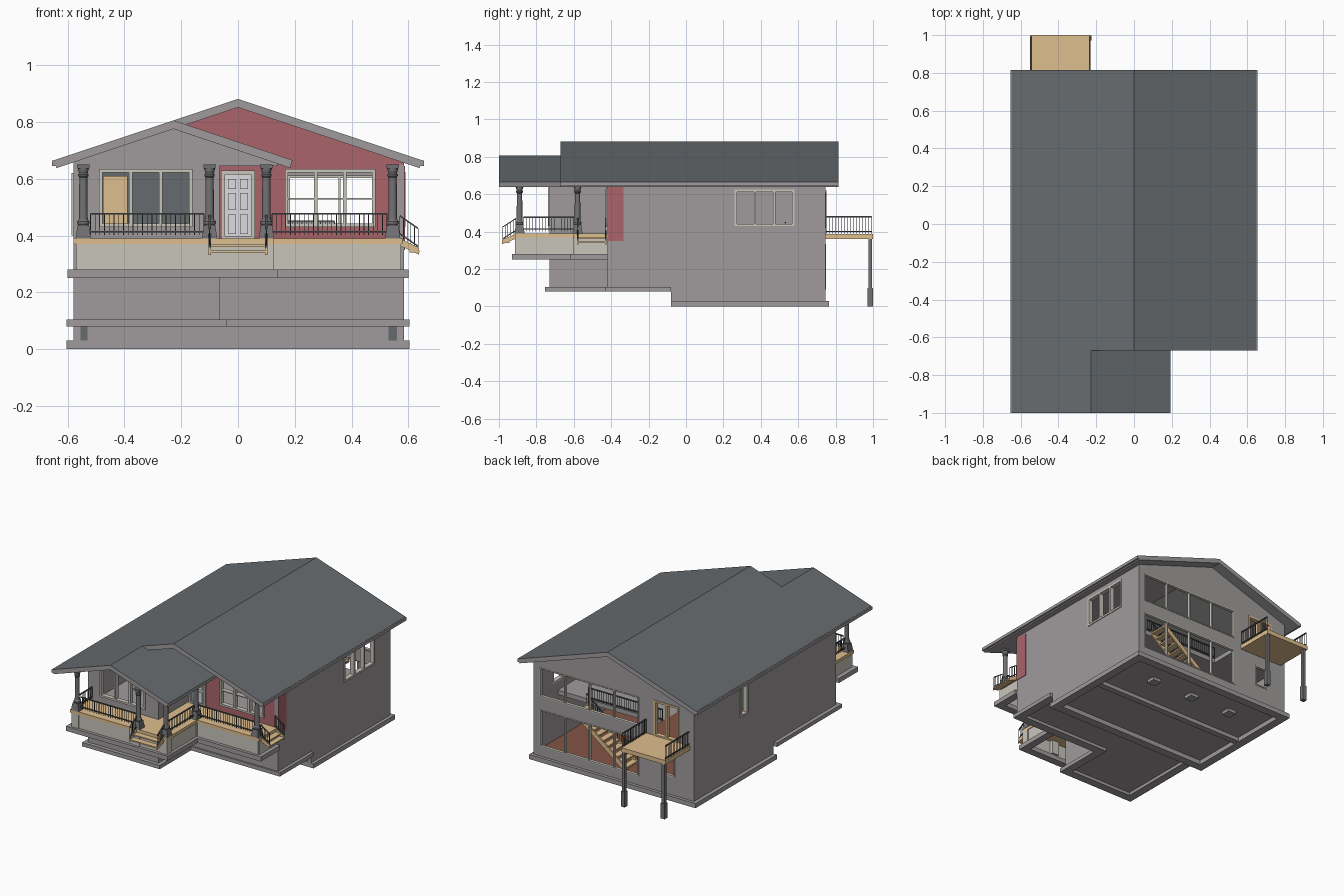
import bpy, bmesh, math
from mathutils import Vector as V

if "Cube" in bpy.data.objects:
    bpy.data.objects.remove(bpy.data.objects["Cube"])


def mat(name, r, g, b):
    m = bpy.data.materials.new(name)
    m.diffuse_color = (r, g, b, 1)
    m.use_nodes = True
    m.node_tree.nodes["Principled BSDF"].inputs["Base Color"].default_value = m.diffuse_color
    return m


GRAY = mat("wall_gray", .35, .33, .335)
SLATE = mat("roof_slate", .135, .147, .155)
RED = mat("red_siding", .40, .13, .148)
TAN = mat("deck_wood", .74, .52, .27)
CREAM = mat("cream_trim", .58, .56, .50)
DARK = mat("column_gray", .17, .17, .177)
RAIL = mat("rail_dark", .085, .09, .095)
BROWN = mat("brown_floor", .23, .09, .06)
DOOR = mat("door_white", .72, .72, .75)


def finish(name, bm, mats, rule=None):
    bmesh.ops.recalc_face_normals(bm, faces=bm.faces)
    bm.normal_update()
    if rule:
        for f in bm.faces:
            f.material_index = rule(f)
    me = bpy.data.meshes.new(name)
    bm.to_mesh(me)
    bm.free()
    for m in mats:
        me.materials.append(m)
    ob = bpy.data.objects.new(name, me)
    bpy.context.collection.objects.link(ob)
    return ob


def hexa(bm, a, b):
    """Join two quads into a closed block."""
    a = [bm.verts.new(p) for p in a]
    b = [bm.verts.new(p) for p in b]
    bm.faces.new(a)
    bm.faces.new(b)
    for i in range(4):
        j = (i + 1) % 4
        bm.faces.new((a[i], a[j], b[j], b[i]))


def add_box(bm, x0, x1, y0, y1, z0, z1):
    ring = ((x0, y0), (x1, y0), (x1, y1), (x0, y1))
    hexa(bm, [(x, y, z0) for x, y in ring], [(x, y, z1) for x, y in ring])


def boxes(name, items, m, top=None):
    bm = bmesh.new()
    for it in items:
        add_box(bm, *it)
    if top:
        return finish(name, bm, [m, top], lambda f: int(f.normal.z > .5))
    return finish(name, bm, [m])


def add_beam(bm, p, q, w, h):
    p, q = V(p), V(q)
    d = q - p
    s = V((-d.y, d.x, 0)).normalized() * w / 2
    u = V((0, 0, h / 2))
    corners = ((1, 1), (1, -1), (-1, -1), (-1, 1))
    hexa(bm, [p + k * s + j * u for k, j in corners], [q + k * s + j * u for k, j in corners])


def prism(name, pts, y0, y1, mats, rule=None):
    bm = bmesh.new()
    f = bm.faces.new([bm.verts.new((x, y0, z)) for x, z in pts])
    r = bmesh.ops.extrude_face_region(bm, geom=[f], use_keep_orig=True)
    for v in r["geom"]:
        if isinstance(v, bmesh.types.BMVert):
            v.co.y = y1
    return finish(name, bm, mats, rule)


def wall(name, axis, pos, t, u0, u1, z0, z1, holes, m):
    """Sheet with rectangular openings, thickened by t toward the inside."""
    us = sorted({u0, u1} | {h[0] for h in holes} | {h[1] for h in holes})
    zs = sorted({z0, z1} | {h[2] for h in holes} | {h[3] for h in holes})
    bm, vs = bmesh.new(), {}

    def vert(u, z):
        if (u, z) not in vs:
            vs[u, z] = bm.verts.new((pos, u, z) if axis == 'x' else (u, pos, z))
        return vs[u, z]
    for a, b in zip(us, us[1:]):
        for c, d in zip(zs, zs[1:]):
            if not any(h[0] <= a and b <= h[1] and h[2] <= c and d <= h[3] for h in holes):
                bm.faces.new((vert(a, c), vert(b, c), vert(b, d), vert(a, d)))
    off = V((t, 0, 0)) if axis == 'x' else V((0, t, 0))
    r = bmesh.ops.extrude_face_region(bm, geom=bm.faces[:], use_keep_orig=True)
    for v in r["geom"]:
        if isinstance(v, bmesh.types.BMVert):
            v.co += off
    return finish(name, bm, [m, GRAY])if m is GRAY else finish(
        name, bm, [m, GRAY], lambda f: int(f.normal.dot(off.normalized()) > .9))


def window(name, axis, pos, t, u0, u1, z0, z1, n, bar=None, w=.012, m=CREAM):
    """Outer frame, upright mullions and an optional cross bar."""
    parts = [(u0, u1, z0, z0 + w), (u0, u1, z1 - w, z1)]
    for i in range(n + 1):
        c = u0 + w / 2 + (u1 - u0 - w) * i / n
        parts.append((c - w / 2, c + w / 2, z0, z1))
    if bar:
        parts.append((u0, u1, bar - .003, bar + .003))
    a, b = sorted((pos, pos + t))
    boxes(name, [(a, b, p[0], p[1], p[2], p[3]) if axis == 'x' else
                 (p[0], p[1], a, b, p[2], p[3]) for p in parts], m)


def railing(name, runs, h=.075):
    bm = bmesh.new()
    for p, q in runs:
        p, q = V(p), V(q)
        for z in (.012, h):
            add_beam(bm, p + V((0, 0, z)), q + V((0, 0, z)), .008, .006)
        n = max(2, round((q - p).length / .0165))
        for i in range(n + 1):
            c = p.lerp(q, i / n)
            add_box(bm, c.x - .0013, c.x + .0013, c.y - .0013, c.y + .0013, c.z, c.z + h)
    finish(name, bm, [RAIL])


# roofs: slate on top, gray trim elsewhere
def chevron(cx, top, half, right_only=False, t=.03):
    e = top - half / 3
    p = [(cx, top), (cx + half, e), (cx + half - .008, e - t + .002), (cx, top - t)]
    if not right_only:
        p += [(cx - half + .008, e - t + .002), (cx - half, e)]
    return p


slate_top = lambda f: int(f.normal.z > .3)
prism("main_roof", chevron(0, .882, .648), -.67, .815, [GRAY, SLATE], slate_top)
prism("porch_roof", chevron(-.228, .806, .42), -1, -.67, [GRAY, SLATE], slate_top)
prism("porch_roof_tail", chevron(-.228, .806, .42, True), -.67, -.42, [GRAY, SLATE], slate_top)
for s in (-1, 1):
    boxes("eave_gutter", [sorted((s * .638, s * .655)) + [-.67 if s > 0 else -1, .815, .645, .664]], GRAY)

# gable triangles
prism("front_gable", [(-.58, .65), (.585, .65), (.585, .66), (0, .853), (-.58, .66)], -.42, -.395, [RED])
prism("back_gable", [(-.58, .65), (.58, .65), (.58, .66), (0, .853), (-.58, .66)], .72, .745, [GRAY])
prism("porch_gable", [(-.58, .645), (.14, .645), (.14, .654), (-.228, .776), (-.58, .659)], -.73, -.705, [GRAY])

# outer walls with openings
step = (-.73, -.08, .03, .105)
wall("left_wall", 'x', -.58, .025, -.73, .745, .03, .655, [step, (.19, .27, .40, .62)], GRAY)
wall("right_wall", 'x', .585, -.025, -.42, .745, .03, .655,
     [(-.42, -.08, .03, .105), (.26, .58, .43, .625)], GRAY)
wall("back_wall", 'y', .745, -.025, -.58, .585, .03, .65,
     [(-.18, .54, .42, .61), (-.18, .54, .09, .335), (-.47, -.29, .39, .62), (-.44, -.35, .15, .29)], GRAY)
wall("bay_front_wall", 'y', -.73, .025, -.58, -.065, .105, .65, [(-.49, -.16, .43, .63)], GRAY)
wall("bay_side_wall", 'x', -.065, -.025, -.73, -.42, .105, .65, [], GRAY)
wall("entry_wall", 'y', -.42, .025, -.065, .585, .36, .65, [(.165, .485, .43, .63), (-.055, .055, .385, .625)], RED)
wall("entry_foundation_wall", 'y', -.42, .025, -.065, .585, .105, .36, [], GRAY)
boxes("red_corner", [(.583, .588, -.42, -.335, .35, .645)], RED)

# windows
window("bay_window", 'y', -.738, .03, -.49, -.16, .43, .635, 3)
window("entry_window", 'y', -.428, .03, .165, .485, .43, .635, 3, .53)
window("right_window", 'x', .59, -.03, .26, .58, .43, .625, 3)
window("left_window", 'x', -.586, .03, .19, .27, .40, .62, 1)
window("back_upper_window", 'y', .748, -.02, -.18, .54, .42, .61, 4, w=.007)
window("back_lower_window", 'y', .748, -.02, -.18, .54, .09, .335, 4, w=.007)
window("back_small_window", 'y', .748, -.02, -.44, -.35, .15, .29, 1, w=.008)
window("balcony_door_frame", 'y', .75, -.03, -.47, -.29, .385, .62, 2, m=TAN)

# front door with raised panels and a surrounding frame
window("door_frame", 'y', -.43, .035, -.06, .06, .385, .63, 1, w=.014)
boxes("front_door", [(-.046, .046, -.418, -.405, .39, .616)], DOOR)
boxes("door_panels", [(x - .014, x + .014, -.425, -.417, a, b) for x in (-.021, .021)
                      for a, b in ((.405, .475), (.49, .55), (.565, .6))], DOOR)

# footings, slabs, step wall
F = .055
boxes("rear_footing", [(-.605, .605, .765 - F, .765, 0, .03), (-.605, .605, -.08, -.08 + F, 0, .03),
                       (-.605, -.605 + F, -.08 + F, .765 - F, 0, .03), (.605 - F, .605, -.08 + F, .765 - F, 0, .03),
                       (-.55, .55, .3, .34, .005, .03)]
      + [(x - .03, x + .03, .52, .58, .01, .03) for x in (-.3, 0, .3)], GRAY)
boxes("front_footing", [(-.605, -.04, -.755, -.755 + F, .08, .105), (-.605, -.605 + F, -.755 + F, -.08, .08, .105),
                        (-.04 - F, -.04, -.755 + F, -.43, .08, .105), (-.04 - F, .605, -.43, -.43 + F, .08, .105),
                        (.605 - F, .605, -.43 + F, -.08, .08, .105)], GRAY)
boxes("step_wall", [(-.53, .53, -.08, -.055, .03, .12)], GRAY)
boxes("step_wall_ends", [(-.58, -.53, -.08, -.055, .03, .105), (.53, .58, -.08, -.055, .03, .105)], SLATE)
boxes("lower_slab", [(-.56, .56, -.055, .73, .03, .06)], GRAY, BROWN)
boxes("front_slab", [(-.56, .56, -.40, -.06, .1, .12), (-.56, -.08, -.71, -.40, .1, .12)], GRAY, BROWN)
boxes("upper_floor", [(-.56, .56, -.40, .115, .345, .375), (-.56, -.08, -.71, -.40, .345, .375),
                      (-.2, .56, .115, .53, .345, .375)], GRAY)
boxes("back_room_floor", [(-.56, -.2, .115, .72, .345, .375)], GRAY, BROWN)
boxes("partition", [(-.555, -.15, .1, .115, .375, .66)], SLATE)
boxes("inner_door", [(-.475, -.39, .092, .1, .375, .61)], TAN)

# interior staircase
N = 11
bm = bmesh.new()
for i in range(N):
    x, z = .33 - .37 * i / N, .35 - .29 * i / N
    add_box(bm, x - .04, x, .56, .68, z - .01, z)
for y in (.56, .68):
    add_beam(bm, (.33, y, .35), (-.05, y, .06), .01, .035)
finish("inner_stairs", bm, [TAN])
railing("inner_railing", [((-.2, .53, .375), (.34, .53, .375)), ((.33, .56, .35), (-.04, .56, .06))])

# porch: footing ring, cream skirt, deck
boxes("porch_footing", [(-.6, .14, -.93, -.88, .25, .28), (-.6, -.55, -.88, -.73, .25, .28),
                        (.09, .14, -.88, -.62, .25, .28), (.09, .6, -.62, -.57, .25, .28),
                        (.55, .6, -.57, -.42, .25, .28)], GRAY)
boxes("porch_skirt", [(-.57, .12, -.91, -.89, .28, .37), (-.57, -.55, -.89, -.73, .28, .37),
                      (.1, .12, -.89, -.6, .28, .37), (.1, .575, -.6, -.58, .28, .37),
                      (.555, .575, -.58, -.42, .28, .37)], CREAM)
boxes("porch_deck", [(-.58, .125, -.915, -.73, .37, .39), (-.065, .125, -.73, -.42, .37, .39),
                     (.125, .58, -.605, -.42, .37, .39)], TAN)

# columns: square pier, tapered pedestal, turned shaft
cols = [(-.545, -.89), (-.1, -.89), (.1, -.89), (.1, -.58), (.545, -.58)]
profile = [(.017, .435), (.022, .443), (.022, .449), (.016, .457), (.015, .47), (.015, .53), (.014, .605),
           (.018, .61), (.018, .616), (.015, .62), (.019, .634), (.019, .638)]
for x, y in cols:
    bm = bmesh.new()
    sq = lambda r, z: [(x + a * r, y + b * r, z) for a, b in ((-1, -1), (1, -1), (1, 1), (-1, 1))]
    hexa(bm, sq(.027, .39), sq(.02, .438))
    hexa(bm, sq(.021, .637), sq(.022, .65))
    finish("column_pedestal", bm, [DARK])
    boxes("column_pier", [(x - .025, x + .025, y - .025, y + .024, .28, .37)], CREAM)
    bm = bmesh.new()
    rings = [[bm.verts.new((x + r * math.cos(k * math.pi / 8), y + r * math.sin(k * math.pi / 8), z))
              for k in range(16)] for r, z in profile]
    for a, b in zip(rings, rings[1:]):
        for k in range(16):
            bm.faces.new((a[k], a[k - 1], b[k - 1], b[k]))
    ob = finish("column_shaft", bm, [DARK])
    bpy.ops.object.select_all(action='DESELECT')
    ob.select_set(True)
    bpy.context.view_layer.objects.active = ob
    bpy.ops.object.shade_smooth_by_angle()

D = .402
railing("porch_railing", [((-.52, -.89, D), (-.12, -.89, D)), ((.1, -.87, D), (.1, -.6, D)),
                          ((.12, -.58, D), (.525, -.58, D)), ((-.545, -.87, D), (-.545, -.735, D))])

# short porch steps with handrails
boxes("front_steps", [(-.1, .1, -.95, -.91, .36, .368), (-.1, .1, -.985, -.945, .34, .348)], TAN)
boxes("side_steps", [(.575, .615, -.58, -.43, .36, .368), (.605, .64, -.58, -.43, .34, .348)], TAN)
bm = bmesh.new()
for x in (-.1, .1):
    add_beam(bm, (x, -.91, .375), (x, -.985, .345), .008, .025)
for y in (-.58, -.43):
    add_beam(bm, (.575, y, .375), (.638, y, .345), .008, .025)
finish("step_stringers", bm, [TAN])
railing("step_railing", [((x, -.91, .395), (x, -.98, .35)) for x in (-.1, .1)]
        + [((.57, y, .395), (.635, y, .35)) for y in (-.58, -.43)])

# rear balcony
boxes("balcony_deck", [(-.55, -.23, .745, 1, .36, .388)], TAN)
for x in (-.53, -.24):
    boxes("balcony_post", [(x - .01, x + .01, .975, .995, .1, .36), (x - .014, x + .014, .971, .999, 0, .1)], DARK)
railing("balcony_railing", [((x, .75, .388), (x, .993, .388)) for x in (-.545, -.235)], .092)
